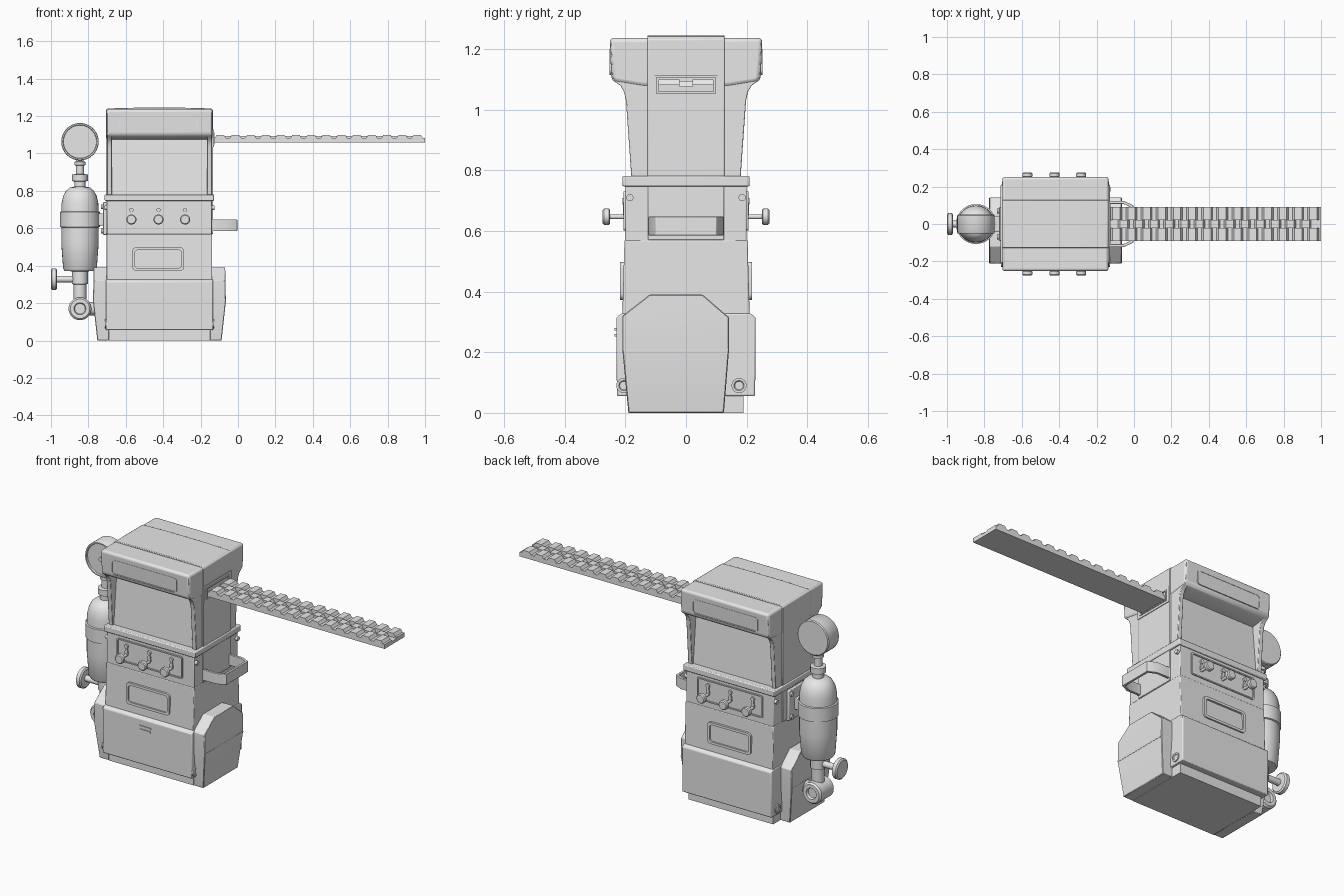
import bpy, bmesh, math
from mathutils import Vector, Matrix

grey = bpy.data.materials.new("plain_grey")
grey.diffuse_color = (0.8, 0.8, 0.8, 1)
CX = -0.42    # cabinet centre line
TX = -0.845   # gas tank axis


def finish(name, bm, bevel=0, seg=2):
    bmesh.ops.remove_doubles(bm, verts=bm.verts, dist=1e-5)
    bmesh.ops.recalc_face_normals(bm, faces=bm.faces)
    me = bpy.data.meshes.new(name)
    bm.to_mesh(me)
    bm.free()
    me.materials.append(grey)
    me.shade_smooth()
    me.set_sharp_from_angle(angle=math.radians(35))
    ob = bpy.data.objects.new(name, me)
    bpy.context.collection.objects.link(ob)
    if bevel:
        mod = ob.modifiers.new("bevel", "BEVEL")
        mod.width, mod.segments = bevel, seg
        mod.limit_method = "ANGLE"
        mod.angle_limit = math.radians(35)
    return ob


def prism(name, pts, axis, a, b, bevel=0, seg=2):
    """Extrude a 2D outline along an axis from a to b."""
    place = {"x": lambda p, t: (t, p[0], p[1]),
             "y": lambda p, t: (p[0], t, p[1]),
             "z": lambda p, t: (p[0], p[1], t)}[axis]
    bm = bmesh.new()
    lo = [bm.verts.new(place(p, a)) for p in pts]
    hi = [bm.verts.new(place(p, b)) for p in pts]
    bm.faces.new(lo)
    bm.faces.new(hi)
    n = len(pts)
    for i in range(n):
        j = (i + 1) % n
        bm.faces.new((lo[i], lo[j], hi[j], hi[i]))
    return finish(name, bm, bevel, seg)


def box(name, x0, x1, y0, y1, z0, z1, bevel=0):
    return prism(name, [(x0, y0), (x1, y0), (x1, y1), (x0, y1)], "z", z0, z1, bevel)


def lathe(name, profile, origin, direction=(0, 0, 1), steps=32):
    """Revolve (radius, height) points about a direction."""
    bm = bmesh.new()
    vs = [bm.verts.new((r, 0, h)) for r, h in profile]
    es = [bm.edges.new(p) for p in zip(vs, vs[1:])]
    bmesh.ops.spin(bm, geom=vs + es, cent=(0, 0, 0), axis=(0, 0, 1),
                   angle=math.tau, steps=steps, use_duplicate=False)
    q = Vector((0, 0, 1)).rotation_difference(Vector(direction))
    bm.transform(Matrix.Translation(origin) @ q.to_matrix().to_4x4())
    return finish(name, bm)


def disc(name, r, length, origin, direction, steps=20):
    return lathe(name, [(0, 0), (r, 0), (r, length), (0, length)], origin, direction, steps)


def mirror(half):
    return half + [(-y, z) for y, z in reversed(half)]


def framed_panel(name, x0, x1, z0, z1, y, s, rad, thick, border, depth):
    """Rounded plate on the front (s=-1) or back (s=1) with a sunken middle."""
    pts = []
    for cx, cz, a0 in ((x1 - rad, z1 - rad, 0), (x0 + rad, z1 - rad, 90),
                       (x0 + rad, z0 + rad, 180), (x1 - rad, z0 + rad, 270)):
        for k in range(5):
            a = math.radians(a0 + k * 22.5)
            pts.append((cx + rad * math.cos(a), cz + rad * math.sin(a)))
    bm = bmesh.new()
    rings = []
    mx, mz, hx, hz = (x0 + x1) / 2, (z0 + z1) / 2, (x1 - x0) / 2, (z1 - z0) / 2
    for inset, out in ((0, -0.01), (0, thick), (border, thick), (border, thick - depth)):
        rings.append([bm.verts.new((mx + (px - mx) * (1 - inset / hx), s * (y + out),
                                    mz + (pz - mz) * (1 - inset / hz))) for px, pz in pts])
    for r0, r1 in zip(rings, rings[1:]):
        for i in range(len(pts)):
            j = (i + 1) % len(pts)
            bm.faces.new((r0[i], r0[j], r1[j], r1[i]))
    bm.faces.new(rings[0])
    bm.faces.new(rings[-1])
    return finish(name, bm)


# Cabinet sections from floor to control band
box("plinth", -0.69, -0.15, -0.19, 0.19, 0, 0.07)
prism("lower_cabinet", mirror([(0.228, 0.055), (0.23, 0.315), (0.212, 0.328)]), "x", -0.706, -0.134, 0.005)
prism("middle_cabinet", mirror([(0.21, 0.32), (0.203, 0.57)]), "x", -0.702, -0.138, 0.004)
box("control_section", -0.70, -0.14, -0.20, 0.20, 0.565, 0.75, 0.004)
box("control_band", -0.713, -0.127, -0.21, 0.21, 0.747, 0.782, 0.005)
box("side_strip_low", -0.707, -0.133, -0.125, 0.125, 0.57, 0.75, 0.003)

# Upper cabinet: side walls, leaning screens and hood
wall = mirror([(0.18, 0.775), (0.198, 1.03), (0.204, 1.058), (0.216, 1.079), (0.235, 1.093),
               (0.244, 1.103), (0.25, 1.22), (0.24, 1.23)])
for x in (-0.70, -0.165):
    prism("side_wall", wall, "x", x, x + 0.025, 0.003)
prism("screen_core", mirror([(0.17, 0.775), (0.135, 1.15)]), "x", -0.69, -0.15)
prism("hood", mirror([(0.14, 1.075), (0.232, 1.09), (0.246, 1.10), (0.252, 1.237)]),
      "x", -0.704, -0.136, 0.014, 3)
prism("side_strip_high", [(-0.707, 0.78), (-0.133, 0.78), (-0.133, 1.232), (-0.145, 1.241), (-0.3, 1.245),
                          (-0.54, 1.245), (-0.695, 1.241), (-0.707, 1.232)], "y", -0.127, 0.127, 0.003)

# Both faces carry the same marquee, controls and tray
for s in (-1, 1):
    framed_panel("marquee", -0.635, -0.215, 1.115, 1.20, 0.247, s, 0.018, 0.005, 0.006, 0.006)
    framed_panel("control_panel", -0.632, -0.213, 0.602, 0.73, 0.20, s, 0.008, 0.006, 0.007, 0.006)
    framed_panel("tray_frame", -0.565, -0.288, 0.373, 0.498, 0.205, s, 0.02, 0.012, 0.014, 0.016)
    for x in (-0.57, -0.425, -0.283):
        disc("knob_stem", 0.008, 0.06, (x, s * 0.195, 0.647), (0, s, 0))
        lathe("knob", [(0, 0), (0.022, 0), (0.027, 0.004), (0.027, 0.02), (0.022, 0.025), (0, 0.025)],
              (x, s * 0.25, 0.647), (0, s, 0))
        prism("knob_slot", [(x - 0.012, 0.65), (x + 0.012, 0.65), (x + 0.005, 0.69), (x - 0.005, 0.69)],
              "y", s * 0.195, s * 0.207)
        disc("slot_pin", 0.011, 0.014, (x, s * 0.196, 0.698), (0, s, 0))
for z, w in ((0.276, 0.035), (0.256, 0.033)):
    box("coin_slot", -0.43 - w, -0.43 + w, -0.235, -0.225, z - 0.004, z + 0.004)

# Side saddles, tapered towards the floor
saddle = [(-0.19, 0), (-0.21, 0.21), (-0.21, 0.32), (-0.12, 0.39),
          (0.055, 0.39), (0.142, 0.315), (0.142, 0.21), (0.125, 0)]
for s in (-1, 1):
    bm = bmesh.new()
    inner = [bm.verts.new((CX + s * 0.27, y, z)) for y, z in saddle]
    outer = [bm.verts.new((CX + s * (0.33 + min(z, 0.21) * 0.11 - max(0, z - 0.21) * 0.02 + 0.002), y, z))
             for y, z in saddle]
    for i in range(8):
        j = (i + 1) % 8
        bm.faces.new((inner[i], inner[j], outer[j], outer[i]))
    bm.faces.new(inner)
    bm.faces.new((outer[0], outer[1], outer[6], outer[7]))
    bm.faces.new(outer[1:7])
    finish("saddle", bm, 0.003, 1)
    box("saddle_seam", CX + s * 0.34, CX + s * 0.356, -0.208, 0.14, 0.206, 0.211)
    for y in (-0.205, 0.175):
        lathe("side_bolt", [(0.025, 0), (0.025, 0.008), (0.017, 0.008), (0.014, 0.004), (0, 0.004)],
              (CX + s * 0.284, y, 0.09), (s, 0, 0), 16)
    for y in (-0.185, 0.185):
        disc("band_bolt", 0.012, 0.016, (CX + s * 0.278, y, 0.71), (s, 0, 0), 12)

# Looped side handle
prism("side_handle", [(-0.14, -0.123), (-0.055, -0.123), (-0.004, -0.10), (-0.004, 0.10), (-0.055, 0.123),
                      (-0.14, 0.123), (-0.14, 0.108), (-0.058, 0.108), (-0.018, 0.09), (-0.018, -0.09),
                      (-0.058, -0.108), (-0.14, -0.108)], "z", 0.585, 0.647, 0.002)

# Dispenser slot frame
for n, x, y, z0, z1, t in (("slot_frame", -0.129, 0.124, 1.035, 1.128, 0.02),
                           ("slot_rim", -0.125, 0.106, 1.048, 1.112, 0.008)):
    for s in (-1, 1):
        box(n, -0.14, x, s * y, s * (y - t), z0, z1)
    box(n, -0.14, x, -y, y, z0, z0 + t * 0.7)
    box(n, -0.14, x, -y, y, z1 - t * 0.7, z1)


# Linked strip: three staggered rows of raised teeth
def teeth(name, y0, y1, shift, low, top):
    step, x0, x1 = 0.081, -0.135, 1.0
    pts = [(x0, 1.058), (x0, low)]
    x = x0 + shift
    while x + 0.064 < x1:
        pts += [(x + 0.002, low), (x + 0.013, top), (x + 0.052, top), (x + 0.062, low)]
        x += step
    prism(name, pts + [(x1, low), (x1, 1.058)], "y", y0, y1)


for s in (-1, 1):
    teeth("strip_outer_row", s * 0.022, s * 0.09, 0.008, 1.083, 1.099)
teeth("strip_middle_row", -0.022, 0.022, 0.048, 1.076, 1.094)

# Gas tank with collar rings, lathed in one piece
lathe("gas_tank", [(0, 0.21), (0.034, 0.21), (0.034, 0.30), (0.042, 0.303), (0.042, 0.37), (0.082, 0.372),
                   (0.09, 0.385), (0.1, 0.52), (0.1, 0.605), (0.107, 0.608), (0.107, 0.687), (0.1, 0.69),
                   (0.098, 0.735), (0.09, 0.772), (0.075, 0.80), (0.055, 0.817), (0.03, 0.823),
                   (0.03, 0.85), (0.042, 0.853), (0.042, 0.887), (0.022, 0.89), (0.022, 0.935),
                   (0.03, 0.938), (0.03, 0.955), (0.02, 0.958), (0.02, 0.98), (0, 0.98)], (TX, 0, 0))

# Pressure gauge with rimmed dials on both faces, needle in front
lathe("gauge", [(0, -0.04), (0.088, -0.04), (0.09, -0.05), (0.097, -0.05), (0.1, -0.045), (0.1, 0.045),
                (0.095, 0.05), (0, 0.05)], (TX, 0, 1.063), (0, 1, 0), 40)
disc("needle_hub", 0.013, 0.008, (TX, -0.04, 1.063), (0, -1, 0))
prism("needle", [(TX - 0.01, 1.062), (TX - 0.006, 1.054), (TX + 0.066, 1.106)], "y", -0.046, -0.039)

# Valve handwheel, outlet and pipe into the saddle
disc("valve_stem", 0.018, 0.10, (TX - 0.03, 0, 0.328), (-1, 0, 0))
lathe("valve_wheel", [(0, 0), (0.05, 0), (0.058, 0.006), (0.058, 0.026), (0.05, 0.032), (0, 0.032)],
      (-0.968, 0, 0.328), (-1, 0, 0))
lathe("outlet", [(0, -0.05), (0.028, -0.05), (0.032, -0.065), (0.052, -0.065), (0.061, -0.055), (0.061, 0.055),
                 (0.052, 0.065), (0.032, 0.065), (0.028, 0.05), (0, 0.05)], (TX, 0, 0.17), (0, 1, 0))
disc("outlet_pipe", 0.035, 0.08, (TX + 0.04, 0, 0.17), (1, 0, 0))

# Tank mounting bracket
box("tank_plate", -0.722, -0.70, -0.09, 0.09, 0.565, 0.74, 0.004)
box("tank_clamp", -0.78, -0.71, -0.04, 0.04, 0.615, 0.68, 0.004)
for y in (-0.07, 0.07):
    for z in (0.585, 0.715):
        disc("plate_bolt", 0.013, 0.012, (-0.72, y, z), (-1, 0, 0), 12)
